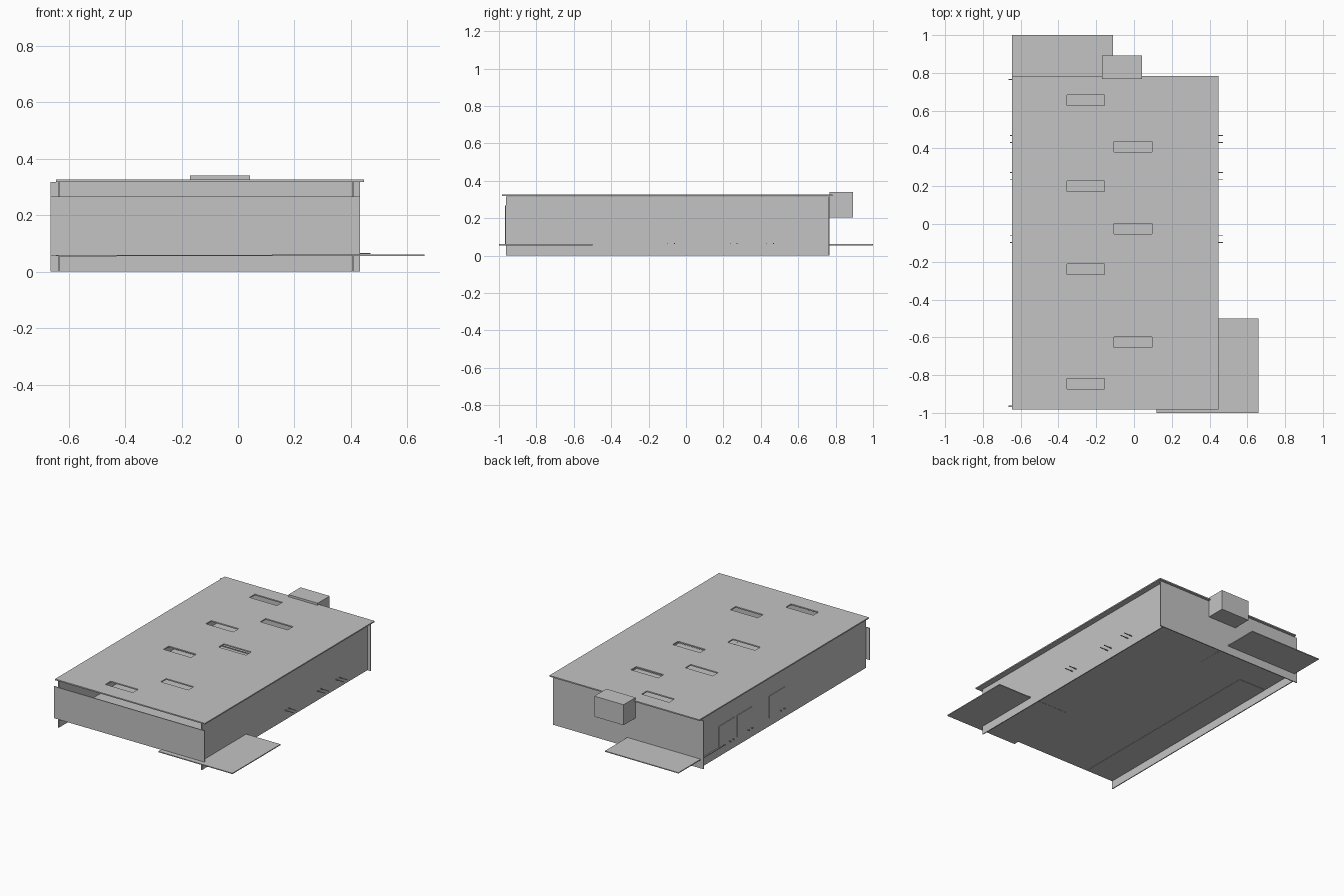
import bpy
import bmesh
from mathutils import Matrix, Vector

default = bpy.data.objects.get("Cube")
if default:
    bpy.data.objects.remove(default, do_unlink=True)

# One plain grey material
grey = bpy.data.materials.new("plain grey")
grey.use_nodes = True
tone = (0.55, 0.55, 0.55, 1)
grey.diffuse_color = tone
grey.node_tree.nodes["Principled BSDF"].inputs["Base Color"].default_value = tone


def boxes(name, *spans):
    """One object made of boxes, each given as x, y and z ranges."""
    bm = bmesh.new()
    for span in spans:
        low = Vector([s[0] for s in span])
        high = Vector([s[1] for s in span])
        place = Matrix.Translation((low + high) / 2) @ Matrix.Diagonal((*(high - low), 1))
        bmesh.ops.create_cube(bm, size=1, matrix=place)
    mesh = bpy.data.meshes.new(name)
    bm.to_mesh(mesh)
    bm.free()
    mesh.materials.append(grey)
    obj = bpy.data.objects.new(name, mesh)
    bpy.context.collection.objects.link(obj)
    return obj


LEFT, RIGHT = -0.638, 0.41
FRONT, BACK = -0.962, 0.762
FLOOR, TOP = 0.058, 0.317
T = 0.006
wide = (-0.664, 0.432)
long = (FRONT, BACK)

# Walls: the front panel is shorter, leaving gaps above and below
boxes("right_side_wall", ((LEFT, LEFT + T), long, (0, TOP)))
boxes("left_side_wall", ((RIGHT - T, RIGHT), long, (0, TOP)))
boxes("back_wall", (wide, (BACK, BACK + T), (0, TOP)))
boxes("front_panel", (wide, (FRONT - T, FRONT), (FLOOR, 0.267)))

# Floor, with a narrow corridor strip just below it
boxes("floor", ((LEFT, RIGHT), long, (FLOOR - 0.002, FLOOR + 0.002)))
boxes("corridor_floor", ((LEFT, -0.43), (FRONT, 0.5), (FLOOR - 0.004, FLOOR)))

# Landings poking out at opposite corners
slab = (FLOOR - 0.003, FLOOR + 0.003)
boxes("front_landing", ((0.12, 0.66), (-1, -0.5), slab))
boxes("back_landing", ((-0.645, -0.11), (0.51, 1), slab))

# Roof with two staggered rows of skylight openings
roof = boxes("roof", ((-0.645, 0.447), (-0.983, 0.783), (0.318, 0.326)))
rows = {-0.255: (0.655, 0.2, -0.24, -0.845), -0.005: (0.41, -0.025, -0.625)}
cutter = boxes("skylight_cutter", *[
    ((x - 0.1, x + 0.1), (y - 0.028, y + 0.028), (0.3, 0.35))
    for x, ys in rows.items() for y in ys])
cutter.hide_render = True
cut = roof.modifiers.new("skylights", "BOOLEAN")
cut.object = cutter
cut.operation = "DIFFERENCE"
bpy.context.view_layer.objects.active = roof
bpy.ops.object.modifier_apply(modifier=cut.name)
bpy.data.objects.remove(cutter, do_unlink=True)

# Service unit on the back wall
boxes("rear_unit", ((-0.17, 0.043), (BACK + T, 0.893), (0.205, 0.34)))

# Thin door leaves on the right side wall
for i, (start, end) in enumerate(((0.41, 0.575), (0.23, 0.38), (-0.12, 0.05)), 1):
    boxes(f"side_door_{i}", ((LEFT - 0.004, LEFT), (start, end), (FLOOR, 0.2)))

# Pairs of thin rails running across and out through the side walls
for i, y in enumerate((0.45, 0.255, -0.08), 1):
    boxes(f"cross_rails_{i}", *[
        ((-0.656, 0.47), (y + d - 0.002, y + d + 0.002), (0.062, 0.067))
        for d in (-0.018, 0.018)])
